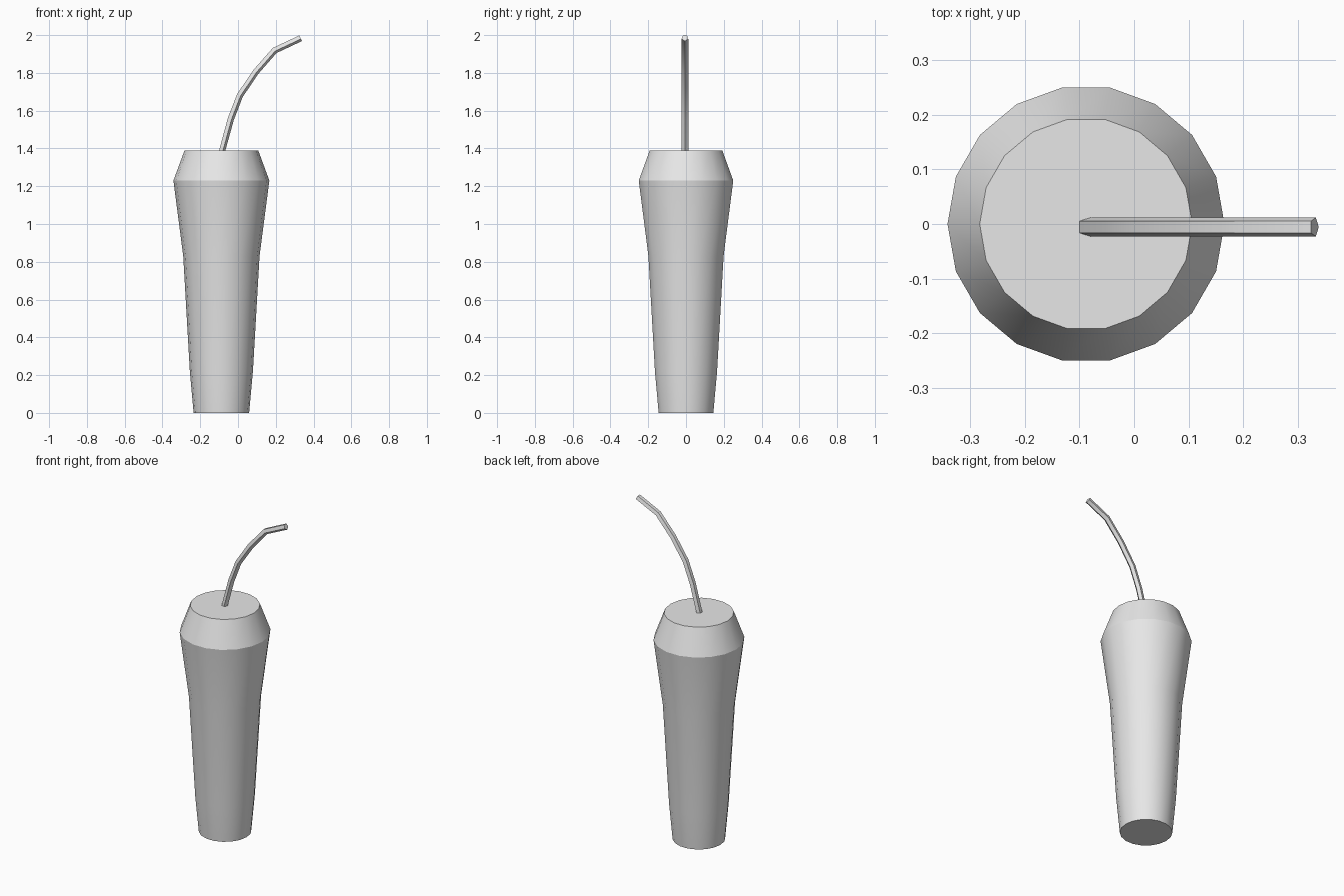
import bpy, bmesh
from math import sin, cos, pi, radians
from mathutils import Vector

cube = bpy.data.objects.get("Cube")
if cube:
    bpy.data.objects.remove(cube)

grey = bpy.data.materials.new("plain grey")
grey.use_nodes = True
colour = (0.8, 0.8, 0.8, 1)
grey.diffuse_color = colour
grey.node_tree.nodes["Principled BSDF"].inputs["Base Color"].default_value = colour


def ring(centre, u, v, radius, sides):
    """Regular polygon around centre, first corner along u."""
    angles = [2 * pi * i / sides for i in range(sides)]
    return [centre + radius * (u * cos(a) + v * sin(a)) for a in angles]


def loft(name, rings, smooth_angle):
    """Skin a row of rings into a capped solid."""
    bm = bmesh.new()
    rows = [[bm.verts.new(p) for p in r] for r in rings]
    n = len(rows[0])
    for low, high in zip(rows, rows[1:]):
        for i in range(n):
            j = (i + 1) % n
            bm.faces.new((low[i], low[j], high[j], high[i]))
    bm.faces.new(rows[0][::-1])
    bm.faces.new(rows[-1])
    bmesh.ops.recalc_face_normals(bm, faces=bm.faces)
    mesh = bpy.data.meshes.new(name)
    bm.to_mesh(mesh)
    bm.free()
    mesh.materials.append(grey)
    obj = bpy.data.objects.new(name, mesh)
    bpy.context.collection.objects.link(obj)
    bpy.ops.object.select_all(action='DESELECT')
    obj.select_set(True)
    bpy.context.view_layer.objects.active = obj
    bpy.ops.object.shade_smooth_by_angle(angle=radians(smooth_angle))
    return obj


X, Y, Z = Vector((1, 0, 0)), Vector((0, 1, 0)), Vector((0, 0, 1))

# Tapered cup with a bevelled shoulder: (radius, height)
profile = [(0.147, 0), (0.167, 0.22), (0.202, 0.83), (0.254, 1.23), (0.195, 1.39)]
loft("cup", [ring(Vector((-0.088, 0, z)), X, Y, r, 18) for r, z in profile], 25)

# Bent five-sided straw: centre line (x, z), flat side upwards
path = [Vector((x, -0.0055, z)) for x, z in
        [(-0.085, 1.39), (-0.04, 1.555), (0.008, 1.68),
         (0.093, 1.806), (0.193, 1.92), (0.331, 1.985)]]
rings = []
for i, p in enumerate(path):
    if i == 0:
        along = Z
    else:
        along = (p - path[i - 1]).normalized()
        if i < len(path) - 1:
            along = (along + (path[i + 1] - p).normalized()).normalized()
    under = Y.cross(along)
    rings.append(ring(p, under, Y, 0.0184, 5))
loft("straw", rings, 30)
